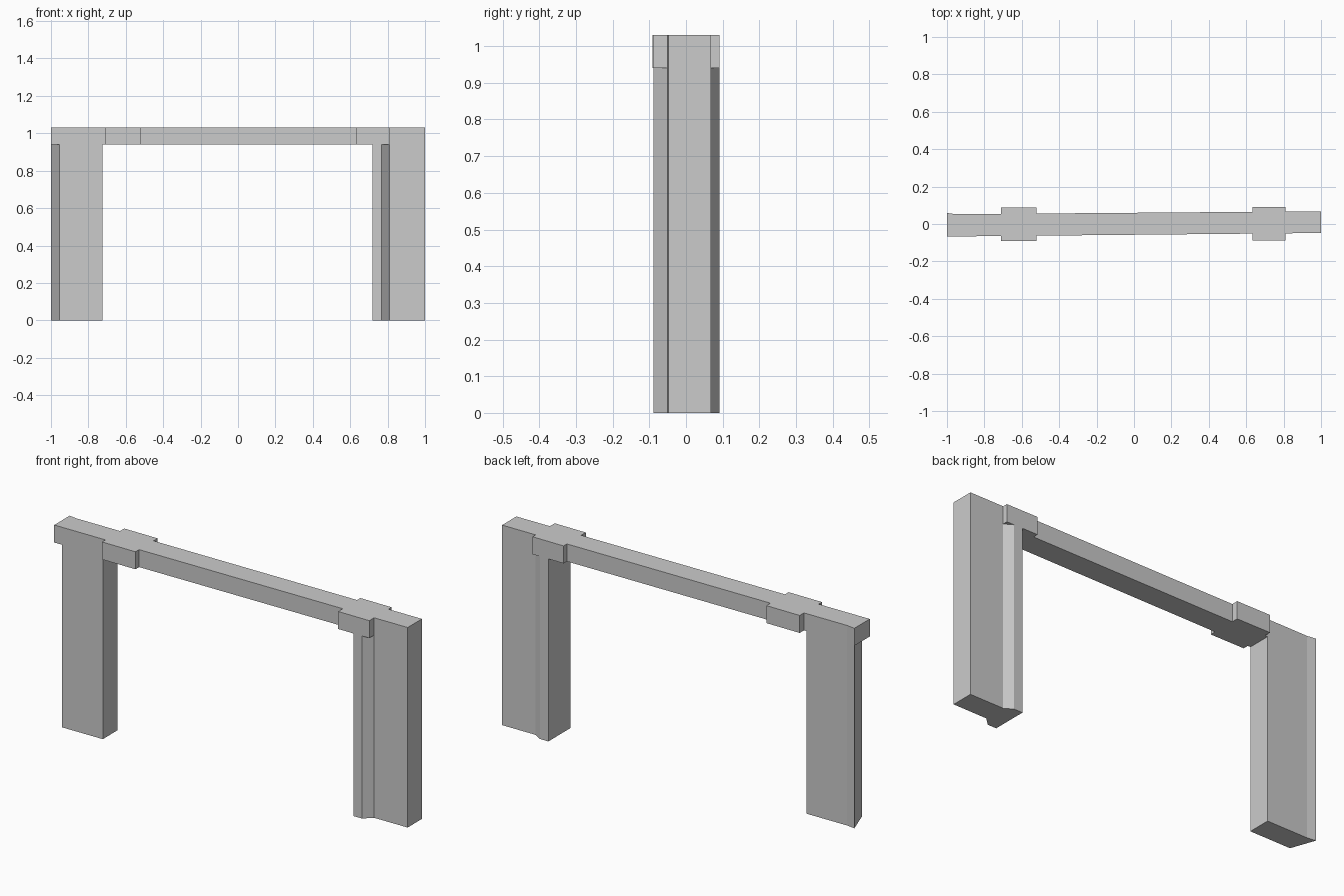
import bpy, bmesh

if "Cube" in bpy.data.objects:
    bpy.data.objects.remove(bpy.data.objects["Cube"])

TOP, UNDER = 1.03, 0.94


def front(x):
    return -0.0575 + 0.0095 * x


def back(x):
    return 0.06 + 0.008 * x


def prism(name, outline, z0, z1, cap_top=True):
    """Extrude a counter-clockwise plan outline between two heights."""
    bm = bmesh.new()
    low = [bm.verts.new((x, y, z0)) for x, y in outline]
    high = [bm.verts.new((x, y, z1)) for x, y in outline]
    n = len(outline)
    for i in range(n):
        j = (i + 1) % n
        bm.faces.new((low[i], low[j], high[j], high[i]))
    bm.faces.new(low[::-1])
    if cap_top:
        bm.faces.new(high)
    mesh = bpy.data.meshes.new(name)
    bm.to_mesh(mesh)
    bm.free()
    obj = bpy.data.objects.new(name, mesh)
    bpy.context.collection.objects.link(obj)
    return obj


# Lintel: slightly skewed beam with a wider block near each end
blocks = [(-0.71, -0.52, -0.092, 0.089), (0.633, 0.81, -0.089, 0.092)]
outline = [(-1, front(-1))]
for a, b, y0, y1 in blocks:
    outline += [(a, front(a)), (a, y0), (b, y0), (b, front(b))]
outline += [(1, front(1)), (1, back(1))]
for a, b, y0, y1 in reversed(blocks):
    outline += [(b, back(b)), (b, y1), (a, y1), (a, back(a))]
outline += [(-0.955, back(-0.955)), (-1, 0.059)]
prism("lintel", outline, UNDER, TOP)

# Left jamb: slanted outer end, closed above by the lintel
prism("left_jamb", [(-0.955, front(-0.955)), (-0.725, front(-0.725)),
                    (-0.725, back(-0.725)), (-0.955, back(-0.955)),
                    (-1, 0.059)], 0, UNDER, cap_top=False)

# Right jamb: flared inner edge with bevelled shoulders
prism("right_jamb", [(0.72, -0.089), (0.768, -0.089), (0.81, front(0.81)),
                     (1, front(1)), (1, back(1)), (0.81, back(0.81)),
                     (0.768, 0.092), (0.72, 0.092)], 0, UNDER, cap_top=False)
